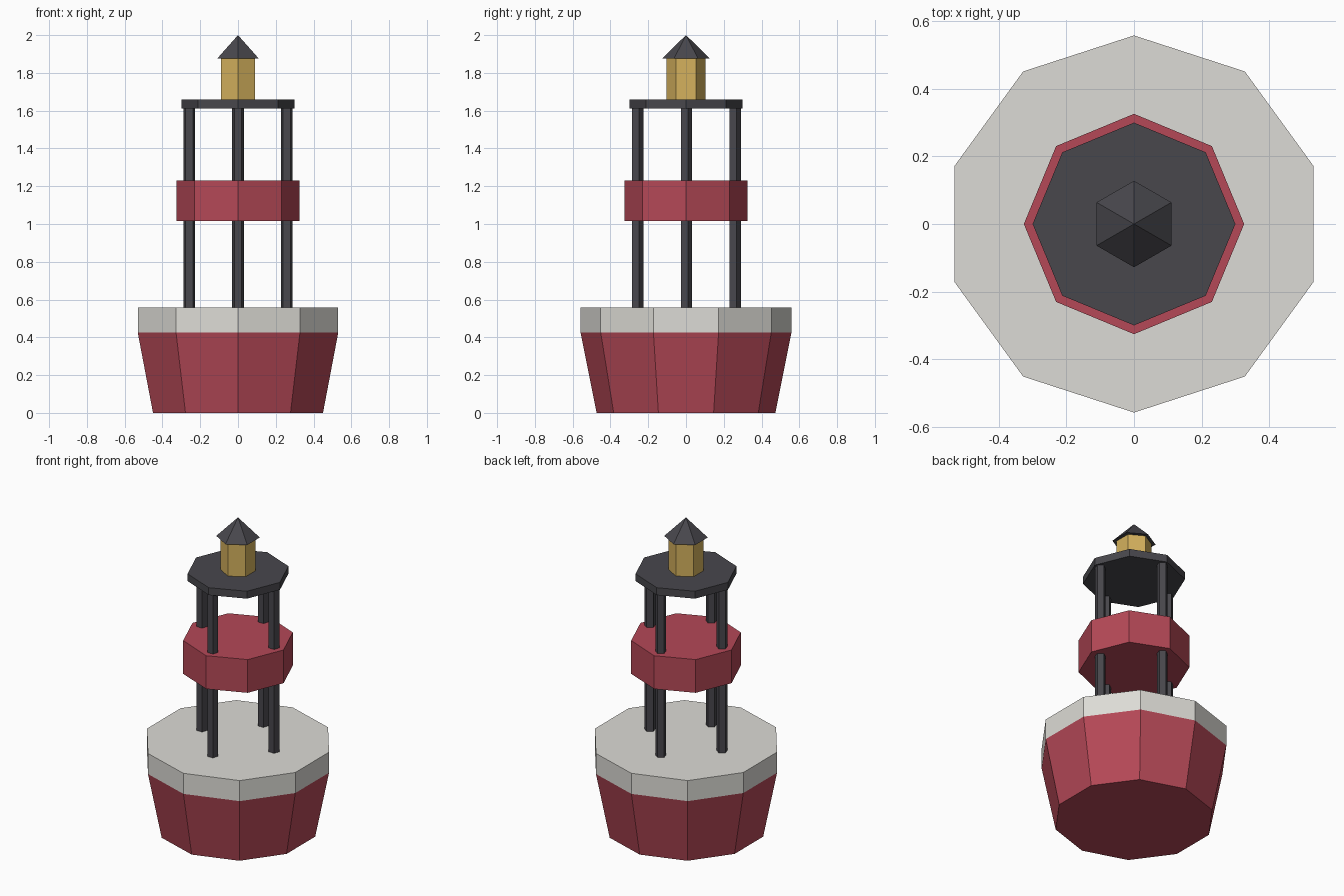
import bpy
from math import cos, sin, pi

cube = bpy.data.objects.get("Cube")
if cube:
    bpy.data.objects.remove(cube, do_unlink=True)


def make_material(name, rgb):
    mat = bpy.data.materials.new(name)
    mat.use_nodes = True
    color = (*rgb, 1)
    mat.diffuse_color = color
    for node in mat.node_tree.nodes:
        if node.type == 'BSDF_PRINCIPLED':
            node.inputs["Base Color"].default_value = color
            node.inputs["Roughness"].default_value = 0.8
    return mat


red = make_material("faded_red", (0.46, 0.065, 0.095))
pale = make_material("pale_grey", (0.72, 0.71, 0.67))
dark = make_material("dark_iron", (0.065, 0.063, 0.073))
amber = make_material("amber_glass", (0.66, 0.44, 0.11))


def prism(name, mat, sides, bottom, top, r_bottom, r_top=None, x=0, y=0):
    """Flat-shaded prism, frustum or pyramid with a corner pointing to +y."""
    r_top = r_bottom if r_top is None else r_top
    bpy.ops.mesh.primitive_cone_add(
        vertices=sides, radius1=r_bottom, radius2=r_top, depth=top - bottom,
        location=(x, y, (bottom + top) / 2))
    obj = bpy.context.object
    obj.name = obj.data.name = name
    obj.data.materials.append(mat)
    return obj


# Floating base
prism("hull", red, 10, 0, 0.425, 0.473, 0.558)
prism("deck_collar", pale, 10, 0.425, 0.558, 0.558)

# Tower: four posts, solid band and platform
for i, side in enumerate(("left", "back", "right", "front")):
    a = i * pi / 2
    prism(side + "_post", dark, 5, 0.54, 1.63, 0.033,
          x=0.258 * cos(a), y=0.258 * sin(a))
prism("tower_band", red, 8, 1.015, 1.23, 0.326)
prism("platform", dark, 8, 1.612, 1.66, 0.30)

# Lantern and its roof
prism("lantern", amber, 6, 1.66, 1.878, 0.104)
prism("lantern_roof", dark, 6, 1.875, 2.0, 0.128, 0)
